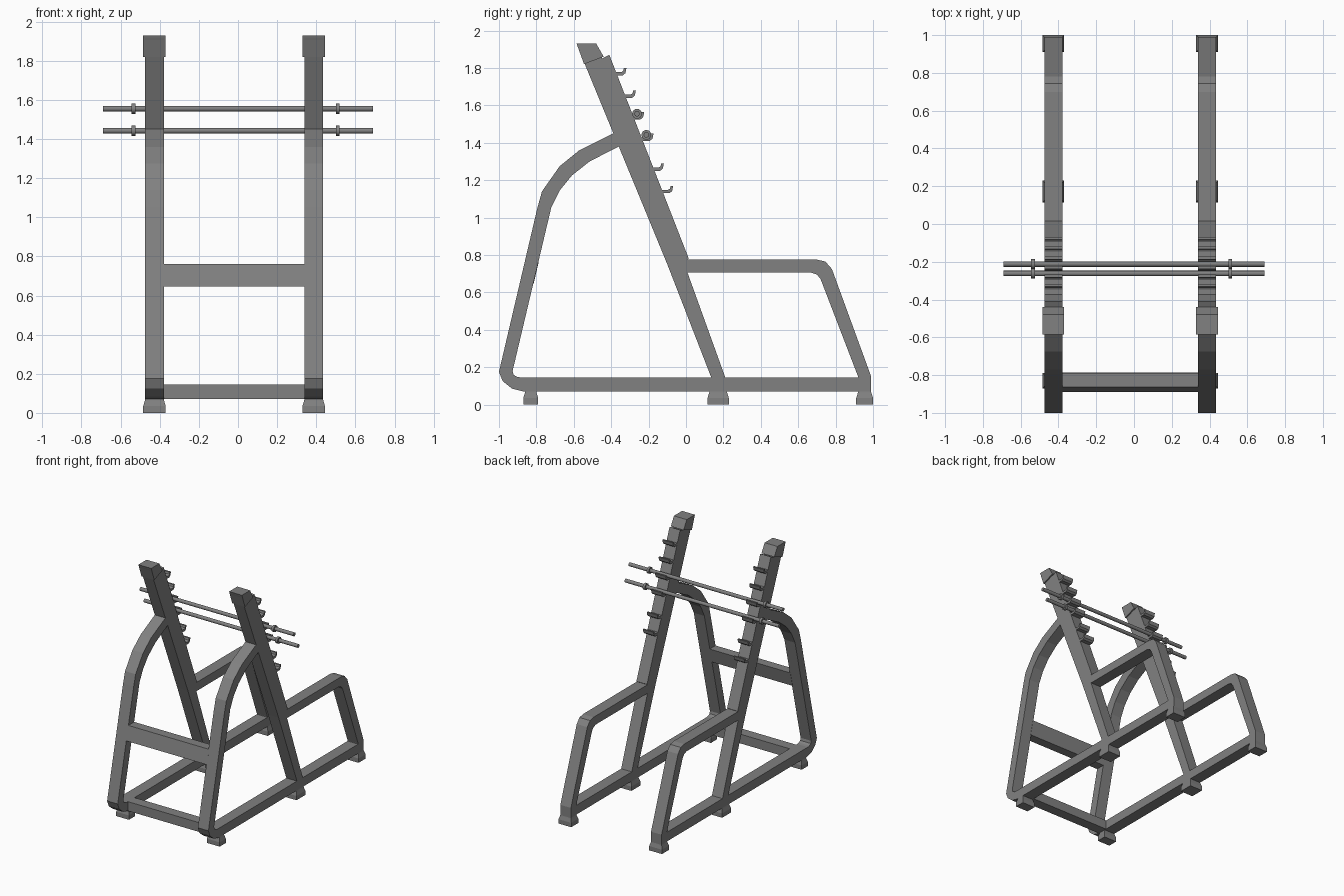
import bpy, bmesh, math
from mathutils import Matrix, Vector

if "Cube" in bpy.data.objects:
    bpy.data.objects.remove(bpy.data.objects["Cube"])

steel = bpy.data.materials.new("grey steel")
steel.diffuse_color = (0.22, 0.22, 0.22, 1)
steel.use_nodes = True
steel.node_tree.nodes["Principled BSDF"].inputs["Base Color"].default_value = steel.diffuse_color

CX, OFF, HW = -0.02, 0.407, 0.0475   # frame centre, side offset, tube half width


def finish(name, bm):
    bmesh.ops.recalc_face_normals(bm, faces=bm.faces)
    me = bpy.data.meshes.new(name)
    bm.to_mesh(me)
    bm.free()
    me.materials.append(steel)
    ob = bpy.data.objects.new(name, me)
    bpy.context.collection.objects.link(ob)
    return ob


def strip(name, outer, inner, x, hw):
    """Rectangular tube whose side outline lies between two (y, z) paths."""
    bm = bmesh.new()
    rings = []
    for (a, b), (c, d) in zip(outer, inner):
        rings.append([bm.verts.new(p) for p in
                      ((x - hw, a, b), (x + hw, a, b), (x + hw, c, d), (x - hw, c, d))])
    for r, s in zip(rings, rings[1:]):
        for i in range(4):
            j = (i + 1) % 4
            bm.faces.new((r[i], r[j], s[j], s[i]))
    bm.faces.new(rings[0])
    bm.faces.new(rings[-1])
    return finish(name, bm)


def foot(name, x, y, hy):
    """Rubber foot: straight base with a tapered upper part."""
    bm = bmesh.new()
    rings = []
    for z, wx, wy in ((0, 0.0575, hy), (0.035, 0.0575, hy), (0.06, 0.05, hy - 0.008),
                      (0.075, 0.046, hy - 0.012)):
        rings.append([bm.verts.new((x + sx * wx, y + sy * wy, z))
                      for sx, sy in ((-1, -1), (1, -1), (1, 1), (-1, 1))])
    for r, s in zip(rings, rings[1:]):
        for i in range(4):
            j = (i + 1) % 4
            bm.faces.new((r[i], r[j], s[j], s[i]))
    bm.faces.new(rings[0])
    bm.faces.new(rings[-1])
    finish(name, bm)


def barbell(name, y, z):
    """Thin bar with two collars."""
    bm = bmesh.new()
    for x, length, rad in ((0, 1.38, 0.0145), (-0.535, 0.02, 0.026), (0.51, 0.02, 0.026)):
        m = Matrix.Translation((x, y, z)) @ Matrix.Rotation(math.pi / 2, 4, 'Y')
        bmesh.ops.create_cone(bm, cap_ends=True, segments=16, radius1=rad, radius2=rad,
                              depth=length, matrix=m)
    ob = finish(name, bm)
    for p in ob.data.polygons:
        p.use_smooth = len(p.vertices) == 4
    bpy.context.view_layer.objects.active = ob
    ob.select_set(True)
    bpy.ops.object.shade_smooth_by_angle(angle=math.radians(35))
    ob.select_set(False)


# side profiles as (y, z)
loop_out = [(0.98, 0.07), (-0.87, 0.07), (-0.93, 0.085), (-0.98, 0.125), (-1.0, 0.175),
            (-0.795, 1.05), (-0.77, 1.14), (-0.675, 1.275), (-0.57, 1.36), (-0.34, 1.475)]
loop_in = [(0.98, 0.145), (-0.885, 0.145), (-0.905, 0.149), (-0.922, 0.16), (-0.927, 0.18),
           (-0.72, 1.055), (-0.675, 1.145), (-0.61, 1.225), (-0.515, 1.30), (-0.33, 1.395)]
arm_out = [(-0.02, 0.775), (0.70, 0.775), (0.745, 0.765), (0.78, 0.725), (0.99, 0.15), (0.99, 0.06)]
arm_in = [(-0.02, 0.705), (0.67, 0.705), (0.70, 0.695), (0.72, 0.67), (0.92, 0.15), (0.92, 0.06)]
col_front = [(0.135, 0.06), (0.135, 0.145), (-0.10, 0.75), (-0.58, 1.915)]
col_rear = [(0.21, 0.06), (0.21, 0.145), (0.01, 0.70), (-0.45, 1.855)]
plate_in = [(-0.02, 0.75), (-0.45, 1.85)]
plate_out = [(0.015, 0.78), (-0.41, 1.87)]
cap_front = [(-0.545, 1.82), (-0.585, 1.93)]
cap_rear = [(-0.44, 1.86), (-0.48, 1.93)]

# hooks: each a thin lip that turns upward, tip position in (y, z)
hooks = [(-0.32, 1.80), (-0.27, 1.68), (-0.225, 1.565),
         (-0.175, 1.45), (-0.12, 1.29), (-0.07, 1.17)]
hook_low = [(-0.085, -0.04), (-0.018, -0.04), (-0.004, -0.028), (0.002, 0)]
hook_top = [(-0.085, -0.022), (-0.026, -0.022), (-0.016, -0.016), (-0.012, 0)]

for side, s in (("left", -1), ("right", 1)):
    x = CX + s * OFF
    strip(side + "_base_and_front_tube", loop_out, loop_in, x, HW)
    strip(side + "_rear_arm", arm_out, arm_in, x, HW)
    strip(side + "_upright", col_front, col_rear, x, HW)
    strip(side + "_hook_plate", plate_out, plate_in, x, HW)
    strip(side + "_upright_cap", cap_front, cap_rear, x, 0.0575)
    for i, (y, z) in enumerate(hooks):
        strip(f"{side}_bar_hook_{i + 1}", [(y + a, z + b) for a, b in hook_low],
              [(y + a, z + b) for a, b in hook_top], x, HW)
    for i, (y, hy) in enumerate(((-0.83, 0.04), (0.172, 0.057), (0.955, 0.045))):
        foot(f"{side}_foot_{i + 1}", x, y, hy)

# cross members joining the two sides
inner = OFF - HW + 0.005
strip("lower_crossbar", [(-0.87, 0.07), (-0.87, 0.145)],
      [(-0.785, 0.07), (-0.785, 0.145)], CX, inner)
strip("middle_crossbar", [(-0.89, 0.645), (-0.863, 0.76)],
      [(-0.815, 0.645), (-0.788, 0.76)], CX, inner)

# two bars resting on the hooks
barbell("upper_bar", -0.262, 1.555)
barbell("lower_bar", -0.212, 1.442)
